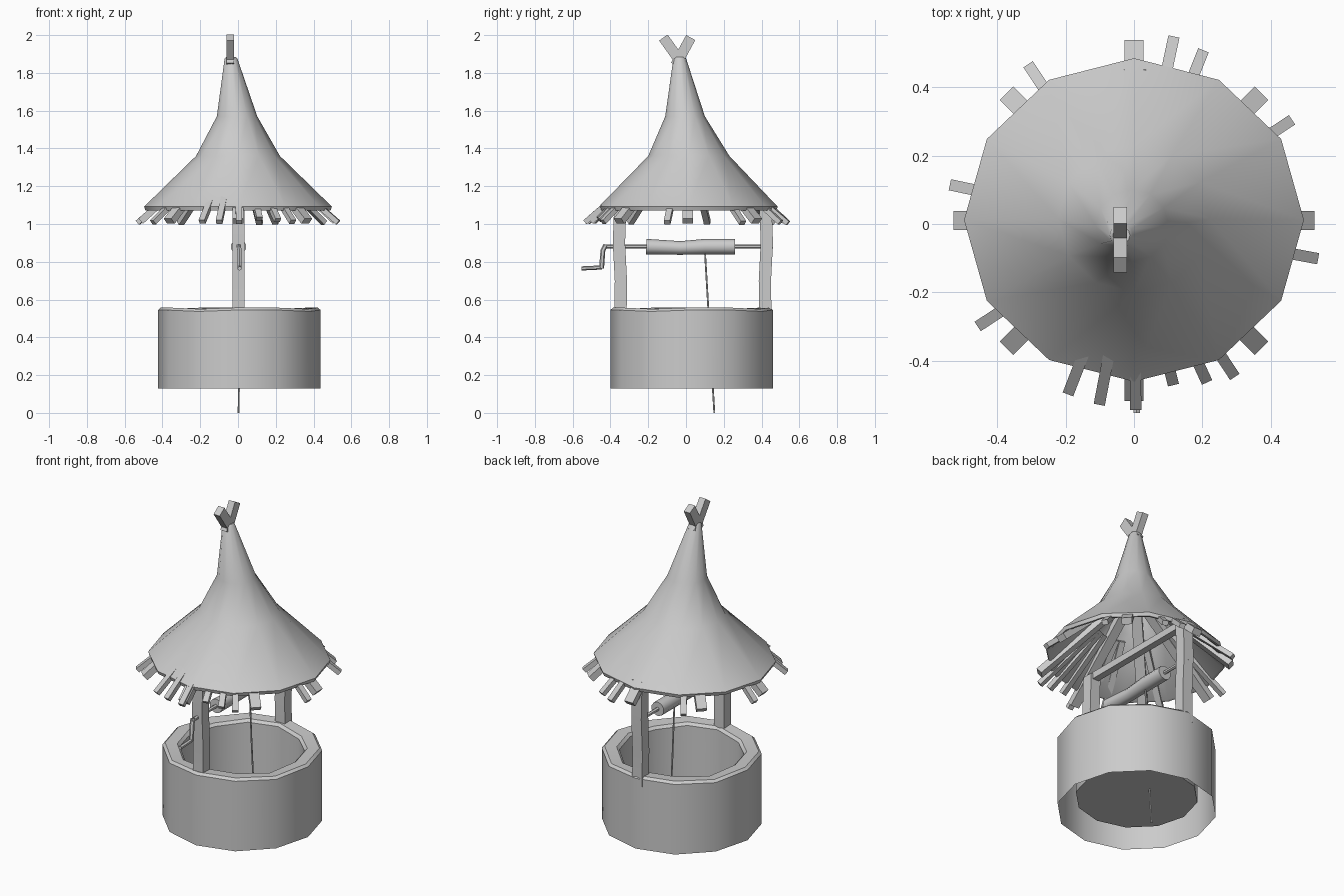
import bpy, bmesh, math
from mathutils import Vector

if "Cube" in bpy.data.objects:
    bpy.data.objects.remove(bpy.data.objects["Cube"])


def finish(name, bm, smooth=None):
    bmesh.ops.recalc_face_normals(bm, faces=bm.faces)
    me = bpy.data.meshes.new(name)
    bm.to_mesh(me)
    bm.free()
    ob = bpy.data.objects.new(name, me)
    bpy.context.collection.objects.link(ob)
    if smooth:
        bpy.ops.object.select_all(action='DESELECT')
        ob.select_set(True)
        bpy.context.view_layer.objects.active = ob
        bpy.ops.object.shade_smooth_by_angle(angle=math.radians(smooth))
    return ob


def skin(bm, rings, cap_start=True, cap_end=True):
    """Bridge a list of point rings into a tube."""
    vs = [[bm.verts.new(p) for p in r] for r in rings]
    n = len(vs[0])
    for a, b in zip(vs, vs[1:]):
        for i in range(n):
            j = (i + 1) % n
            bm.faces.new((a[i], a[j], b[j], b[i]))
    if cap_start:
        bm.faces.new(vs[0][::-1])
    if cap_end:
        bm.faces.new(vs[-1])


def circle(cx, cy, z, rx, ry, n=12, wob=0.0):
    return [(cx + rx * math.cos(2 * math.pi * i / n), cy + ry * math.sin(2 * math.pi * i / n),
             z + wob * math.sin(i * 2.1 + 0.6)) for i in range(n)]


def rod(bm, pts, radii, n):
    """Round rod through points, section square to the local direction."""
    pts = [Vector(p) for p in pts]
    rings = []
    for k, p in enumerate(pts):
        d = (pts[min(k + 1, len(pts) - 1)] - pts[max(k - 1, 0)]).normalized()
        u = Vector((1, 0, 0))
        u = (u - d * u.dot(d)).normalized()
        v = d.cross(u)
        rings.append([p + radii[k] * (u * math.cos(2 * math.pi * (i + .5) / n)
                                      + v * math.sin(2 * math.pi * (i + .5) / n)) for i in range(n)])
    skin(bm, rings)


def beam(bm, a, b, w, t):
    """Rectangular beam from a to b, width kept level."""
    a, b = Vector(a), Vector(b)
    d = (b - a).normalized()
    s = d.cross(Vector((0, 0, 1))).normalized()
    u = s.cross(d)
    skin(bm, [[p + s * i * w / 2 + u * j * t / 2 for i, j in ((-1, -1), (1, -1), (1, 1), (-1, 1))]
              for p in (a, b)])


# stone well wall: open underneath, with a raised floor inside
bm = bmesh.new()
C = (0.007, 0.03)
skin(bm, [circle(*C, z, r, r, 12, wob) for r, z, wob in (
    (.43, .13, 0), (.43, .542, .005), (.415, .555, .005), (.35, .55, .008),
    (.335, .535, .008), (.33, .21, 0))], cap_start=False)
finish("well_wall", bm, 35)

# thatched roof shell, tip leaning
bm = bmesh.new()
skin(bm, [circle(*c) for c in (
    (-.03, -.025, 1.80, .022, .022), (-.005, -.005, 1.55, .085, .085), (0, .015, 1.335, .20, .195),
    (0, .012, 1.075, .475, .452), (0, .012, 1.072, .49, .467), (0, .012, 1.092, .497, .473),
    (0, .015, 1.36, .222, .215), (-.005, -.005, 1.57, .107, .105), (-.037, -.033, 1.875, .034, .034),
    (-.037, -.033, 1.885, .025, .025))])
finish("thatched_roof", bm, 45)

# crossed sticks at the roof tip
bm = bmesh.new()
for y0, y1 in ((-.015, -.12), (-.055, .025)):
    beam(bm, (-.04, y0, 1.84), (-.04, y1, 1.987), .04, .055)
finish("tip_sticks", bm)

# main rafters
bm = bmesh.new()
for k in range(8):
    c, s = math.cos(k * math.pi / 4), math.sin(k * math.pi / 4)
    beam(bm, (.515 * c, .515 * s + .01, 1.015), (.05 * c, .05 * s + .01, 1.44), .056, .037)
finish("main_rafters", bm)

# thin rafters, irregularly placed: outer end x, y
bm = bmesh.new()
for x, y in ((.115, .54), (.2, .50), (.455, .30), (.53, -.1), (.29, -.44), (.21, -.455),
             (.113, -.462), (.005, -.535), (-.10, -.52), (-.19, -.49), (-.45, -.295),
             (-.53, .113), (-.305, .46)):
    r = math.hypot(x, y)
    k = .2 / r
    beam(bm, (x, y, 1.015 + (.515 - r) * .3), (x * k, y * k, 1.30), .033, .027)
finish("thin_rafters", bm)

# square posts, slightly bent
R = .0325 * math.sqrt(2)
for name, y, bend in (("front_post", -.347, -.008), ("back_post", .42, .008)):
    bm = bmesh.new()
    skin(bm, [[(.003 + i * .0325, yy + j * .0325, z) for i, j in ((-1, -1), (1, -1), (1, 1), (-1, 1))]
              for yy, z in ((y, .5), (y - bend * .3, .7), (y + bend, .9), (y, 1.12))])
    finish(name, bm, 40)

# tie beam between the post tops
bm = bmesh.new()
beam(bm, (.003, -.36, 1.11), (.003, .43, 1.11), .04, .04)
finish("tie_beam", bm)

# winding drum
bm = bmesh.new()
rod(bm, [(.003, y, z) for y, z in ((-.21, .88), (-.03, .873), (.10, .88), (.26, .88))],
    [.041, .036, .041, .041], 10)
finish("drum", bm, 40)

# axle and crank handle
bm = bmesh.new()
rod(bm, [(.003, -.44, .88), (.003, .46, .88)], [.011, .011], 6)
rod(bm, [(.003, -.425, .888), (.008, -.44, .86), (.008, -.447, .765)], [.013] * 3, 6)
rod(bm, [(.008, -.445, .77), (.008, -.553, .765)], [.011, .011], 6)
finish("axle_and_crank", bm, 40)

# hanging rope
bm = bmesh.new()
rod(bm, [(.005, .10, .86), (.005, .12, .52), (.008, .135, .25), (.003, .15, 0)], [.005] * 4, 5)
finish("rope", bm, 60)
